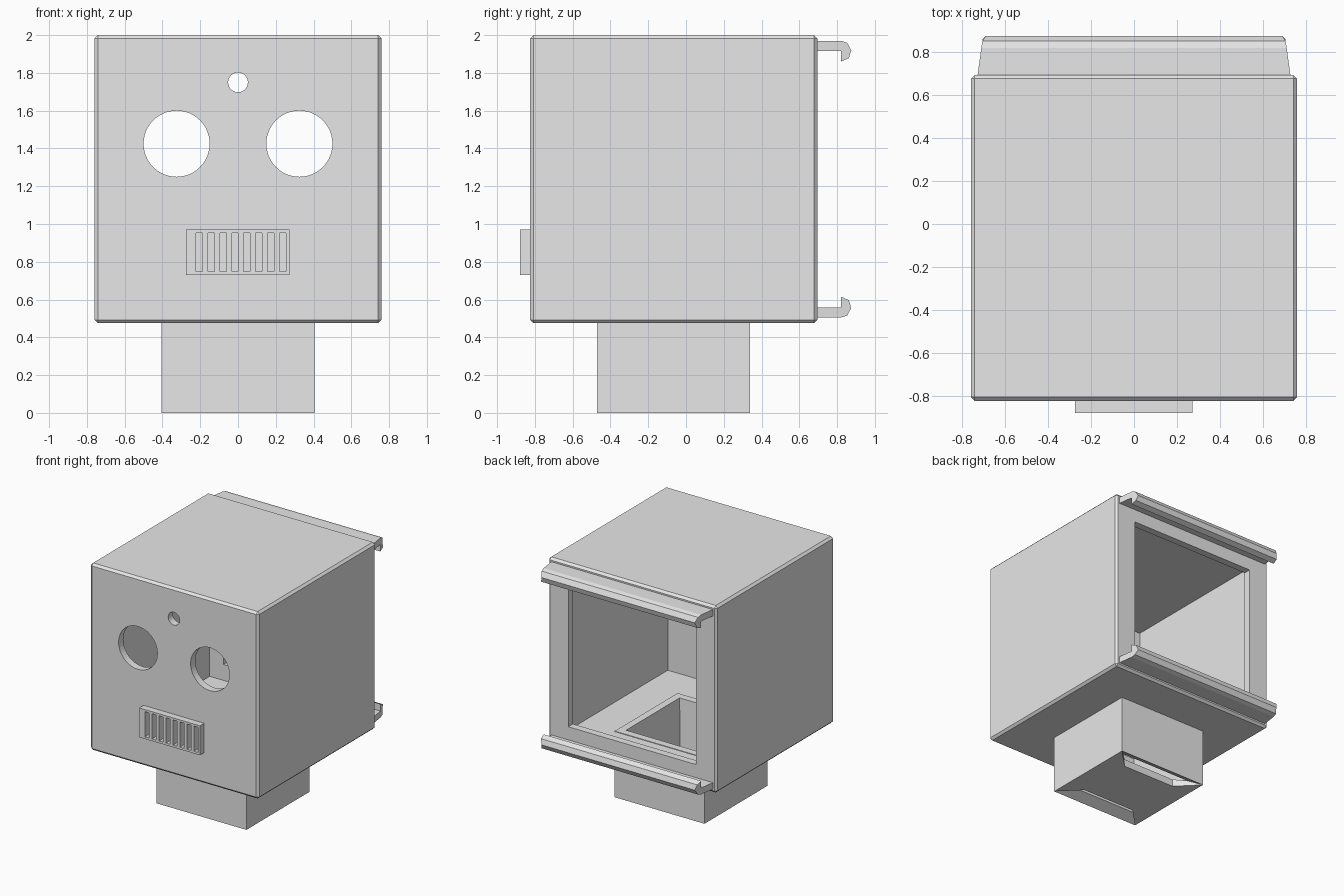
import bpy, bmesh
from mathutils import Matrix, Vector

cube = bpy.data.objects.get("Cube")
if cube:
    bpy.data.objects.remove(cube, do_unlink=True)

# Single grey material
grey = bpy.data.materials.new("plain grey")
grey.use_nodes = True
COLOUR = (0.8, 0.8, 0.8, 1)
grey.diffuse_color = COLOUR
grey.node_tree.nodes["Principled BSDF"].inputs["Base Color"].default_value = COLOUR


def finish(name, bm):
    bmesh.ops.recalc_face_normals(bm, faces=bm.faces)
    mesh = bpy.data.meshes.new(name)
    bm.to_mesh(mesh)
    bm.free()
    mesh.materials.append(grey)
    obj = bpy.data.objects.new(name, mesh)
    bpy.context.collection.objects.link(obj)
    return obj


def box(name, lo, hi, bevel=0):
    lo, hi = Vector(lo), Vector(hi)
    bm = bmesh.new()
    bmesh.ops.create_cube(bm, size=1, matrix=Matrix.Translation((lo + hi) / 2)
                          @ Matrix.Diagonal((*(hi - lo), 1)))
    if bevel:
        bmesh.ops.bevel(bm, geom=bm.edges[:], offset=bevel, segments=1, affect='EDGES')
    return finish(name, bm)


def rod(name, x, z, radius):
    bm = bmesh.new()
    place = Matrix.Translation((x, FRONT, z)) @ Matrix.Rotation(1.570796, 4, 'X')
    bmesh.ops.create_cone(bm, cap_ends=True, segments=48, radius1=radius,
                          radius2=radius, depth=0.4, matrix=place)
    return finish(name, bm)


def cut(target, cutters):
    for cutter in cutters:
        mod = target.modifiers.new("cut", 'BOOLEAN')
        mod.operation, mod.solver, mod.object = 'DIFFERENCE', 'EXACT', cutter
        bpy.context.view_layer.objects.active = target
        bpy.ops.object.modifier_apply(modifier=mod.name)
        bpy.data.objects.remove(cutter, do_unlink=True)


HALF, FRONT, BACK, BASE, TOP, WALL = 0.76, -0.825, 0.695, 0.475, 2.0, 0.06
NECK, NECK_Y = 0.405, -0.065
MID_Z = (BASE + TOP) / 2

# Hollow head: cavity, rear opening, neck hole, eyes and forehead hole
head = box("head_shell", (-HALF, FRONT, BASE), (HALF, BACK, TOP), bevel=0.018)
inner = HALF - WALL
cut(head, [
    box("cavity", (-inner, FRONT + WALL, BASE + WALL), (inner, BACK - WALL, TOP - WALL)),
    box("rear_cut", (-0.575, BACK - 0.2, 0.665), (0.575, BACK + 0.2, 1.81)),
    box("neck_cut", (-NECK, NECK_Y - NECK, BASE - 0.2), (NECK, NECK_Y + NECK, BASE + 0.2)),
    rod("left_eye_cut", 0.325, 1.425, 0.175),
    rod("right_eye_cut", -0.325, 1.425, 0.175),
    rod("forehead_cut", 0, 1.75, 0.052)])

# Neck: square tube with an inset base, open along its front and back strips
bm = bmesh.new()
bmesh.ops.create_cube(bm, size=1, matrix=Matrix.Translation((0, NECK_Y, 0.27))
                      @ Matrix.Diagonal((2 * NECK, 2 * NECK, 0.54, 1)))
bm.normal_update()
bmesh.ops.delete(bm, geom=[f for f in bm.faces if f.normal.z > 0.9], context='FACES_ONLY')
base = [f for f in bm.faces if f.normal.z < -0.9]
strips = bmesh.ops.inset_region(bm, faces=base, thickness=0.235)["faces"]
bmesh.ops.delete(bm, geom=[f for f in strips
                           if abs(f.calc_center_median().y - NECK_Y) > 0.1], context='FACES')
neck = finish("neck", bm)
shell = neck.modifiers.new("thickness", 'SOLIDIFY')
shell.thickness, shell.offset, shell.use_even_offset = WALL, -1, True

# Mouth grille with eight recessed slots
mouth = box("mouth_grille", (-0.275, FRONT - 0.055, 0.73), (0.272, FRONT + 0.01, 0.97))
slots = []
for i in range(8):
    x = -0.205 + i * 0.063
    slots.append(box("slot", (x - 0.017, FRONT - 0.1, 0.748),
                     (x + 0.017, FRONT - 0.005, 0.953)))
cut(mouth, slots)

# Hooked rear rails, mirrored above and below, with tapered ends
PROFILE = [(0.685, 1.97), (0.82, 1.97), (0.853, 1.96), (0.875, 1.92),
           (0.862, 1.878), (0.82, 1.86), (0.82, 1.917), (0.685, 1.917)]


def rail(name, flip):
    bm = bmesh.new()
    ends = []
    for side in (-1, 1):
        ring = []
        for y, z in PROFILE:
            x = 0.73 - 0.15 * max(0, y - BACK)
            if y > 0.87:
                x -= 0.012
            ring.append(bm.verts.new((side * x, y, 2 * MID_Z - z if flip else z)))
        ends.append(ring)
        bm.faces.new(ring)
    n = len(PROFILE)
    for i in range(n):
        j = (i + 1) % n
        bm.faces.new((ends[0][i], ends[0][j], ends[1][j], ends[1][i]))
    return finish(name, bm)


rail("upper_rear_rail", False)
rail("lower_rear_rail", True)
